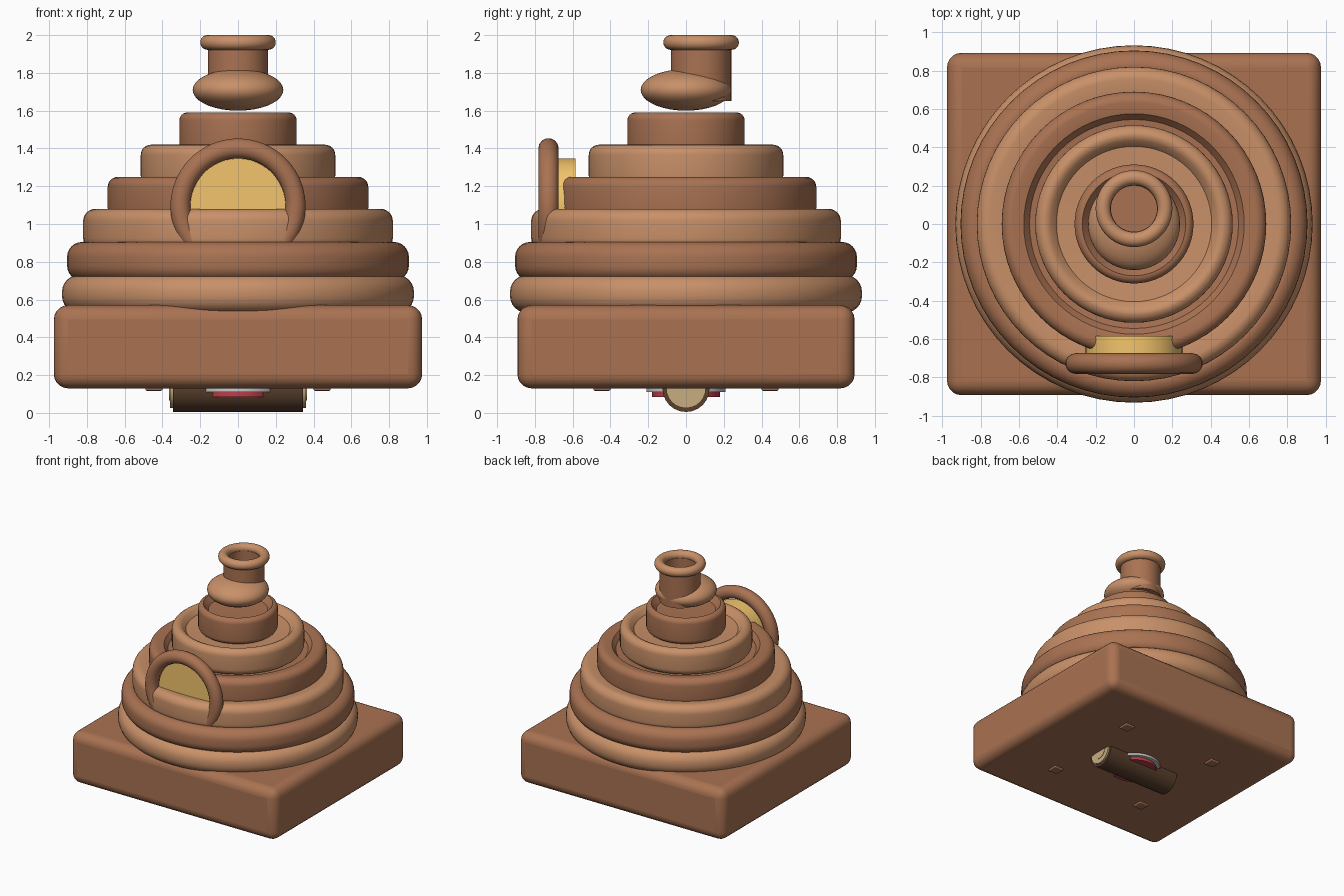
import bpy, math
from math import sin, cos, pi, radians

if "Cube" in bpy.data.objects:
    bpy.data.objects.remove(bpy.data.objects["Cube"])


def mat(name, rgb):
    m = bpy.data.materials.new(name)
    m.diffuse_color = (*rgb, 1)
    m.use_nodes = True
    m.node_tree.nodes["Principled BSDF"].inputs["Base Color"].default_value = m.diffuse_color
    return m


LIGHT = mat("light_clay", (0.58, 0.28, 0.14))
DARK = mat("dark_clay", (0.40, 0.17, 0.085))
GLOW = mat("yellow", (0.90, 0.56, 0.15))
BARK = mat("bark", (0.10, 0.05, 0.025))
WOOD = mat("cut_wood", (0.58, 0.42, 0.22))
RED = mat("red", (0.50, 0.05, 0.07))
WHITE = mat("white", (0.65, 0.65, 0.62))


def finish(ob, name, m, angle=35):
    ob.name = name
    ob.data.materials.append(m)
    bpy.ops.object.select_all(action='DESELECT')
    ob.select_set(True)
    bpy.context.view_layer.objects.active = ob
    bpy.ops.object.shade_smooth_by_angle(angle=radians(angle))
    return ob


def lathe(name, profile, m, loc=(0, 0, 0), n=64, closed=False):
    """Spin (radius, z) points about z."""
    verts, faces, k = [], [], len(profile)
    for i in range(n):
        a = 2 * pi * i / n
        verts += [(r * cos(a), r * sin(a), z) for r, z in profile]
    for i in range(n):
        j = (i + 1) % n
        for p in range(k if closed else k - 1):
            q = (p + 1) % k
            faces.append((i * k + p, j * k + p, j * k + q, i * k + q))
    me = bpy.data.meshes.new(name)
    me.from_pydata(verts, [], faces)
    ob = bpy.data.objects.new(name, me)
    bpy.context.collection.objects.link(ob)
    ob.location = loc
    bpy.context.view_layer.objects.active = ob
    ob.select_set(True)
    bpy.ops.object.mode_set(mode='EDIT')
    bpy.ops.mesh.select_all(action='SELECT')
    bpy.ops.mesh.remove_doubles(threshold=0.0001)
    bpy.ops.mesh.normals_make_consistent(inside=False)
    bpy.ops.object.mode_set(mode='OBJECT')
    return finish(ob, name, m)


def box(name, size, loc, m, bevel):
    bpy.ops.mesh.primitive_cube_add(size=1, location=loc)
    ob = bpy.context.object
    ob.scale = size
    bpy.ops.object.transform_apply(location=False, rotation=False, scale=True)
    b = ob.modifiers.new("bevel", 'BEVEL')
    b.width, b.segments = bevel, 5
    return finish(ob, name, m)


def cyl(name, r, depth, loc, m, rot=(0, 0, 0), n=48):
    bpy.ops.mesh.primitive_cylinder_add(vertices=n, radius=r, depth=depth,
                                        location=loc, rotation=rot)
    return finish(bpy.context.object, name, m)


def arc(cr, cz, rad, a0, a1, n=6):
    return [(cr + rad * cos(radians(a0 + (a1 - a0) * i / n)),
             cz + rad * sin(radians(a0 + (a1 - a0) * i / n))) for i in range(n + 1)]


# square base
box("base_block", (1.95, 1.785, 0.44), (0, 0, 0.35), DARK, 0.075)

# stacked rings: outer radius, inner lip radius, bottom, top, rounding
rings = [(0.932, 0.83, 0.53, 0.73, 0.09), (0.905, 0.78, 0.70, 0.905, 0.08),
         (0.82, 0.68, 0.86, 1.08, 0.065), (0.69, 0.575, 1.03, 1.25, 0.055),
         (0.515, 0.435, 1.20, 1.42, 0.055), (0.31, 0.26, 1.37, 1.59, 0.04)]
for i, (r, lip, z0, z1, c) in enumerate(rings):
    core = max(0, rings[i + 1][0] - 0.08) if i < 5 else 0
    prof = [(core, z1 - 0.06), (lip - 0.03, z1 - 0.05), (lip, z1 - 0.012)]
    prof += arc(r - c, z1 - c, c, 90, 0)
    prof += arc(r - c, z0 + c, c, 0, -90)
    prof += [(core, z0)]
    lathe("hive_ring_%d" % (i + 1), prof, DARK if i % 2 else LIGHT,
          closed=core > 0)

# squashed bulb, offset hollow neck and rim
lathe("bulb", [(0.24 * cos(radians(a)), 1.71 + 0.11 * sin(radians(a)))
               for a in range(-90, 91, 10)], LIGHT)
lathe("neck", [(0, 1.65), (0.16, 1.65), (0.16, 1.95), (0.12, 1.95),
               (0.12, 1.84), (0, 1.84)], DARK, (0, 0.08, 0))
lathe("neck_rim", arc(0.161, 1.961, 0.039, 0, 345, 23), LIGHT,
      (0, 0.08, 0), closed=True)

# doorway arch frame and glowing door
cu = bpy.data.curves.new("door_frame", 'CURVE')
cu.dimensions = '3D'
cu.bevel_depth, cu.bevel_resolution, cu.use_fill_caps = 0.054, 5, True
sp = cu.splines.new('POLY')
sp.points.add(48)
for p, (x, z) in zip(sp.points, arc(0, 1.095, 0.305, -50, 230, 48)):
    p.co = (x, -0.728, z, 1)
ob = bpy.data.objects.new("door_frame", cu)
bpy.context.collection.objects.link(ob)
bpy.ops.object.select_all(action='DESELECT')
ob.select_set(True)
bpy.context.view_layer.objects.active = ob
bpy.ops.object.convert(target='MESH')
finish(bpy.context.object, "door_frame", DARK)
cyl("door", 0.252, 0.125, (0, -0.6475, 1.095), GLOW, (pi / 2, 0, 0))

# log under the base with pale cut ends
side = (0, pi / 2, 0)
cyl("log", 0.125, 0.69, (0, 0, 0.13), BARK, side, 24)
for s, tag in ((-1, "left"), (1, "right")):
    cyl("log_end_" + tag, 0.105, 0.02, (s * 0.35, 0, 0.13), WOOD, side, 24)
    cyl("log_core_" + tag, 0.065, 0.02, (s * 0.354, 0, 0.13), WOOD, side, 24)

# round plate under the base
cyl("plate_rim", 0.21, 0.035, (0, 0, 0.1275), WHITE)
cyl("plate_face", 0.18, 0.05, (0, 0, 0.11), RED)

# four small feet
for x in (-0.445, 0.445):
    for y in (-0.445, 0.445):
        box("foot", (0.09, 0.09, 0.03), (x, y, 0.132), DARK, 0.008)
